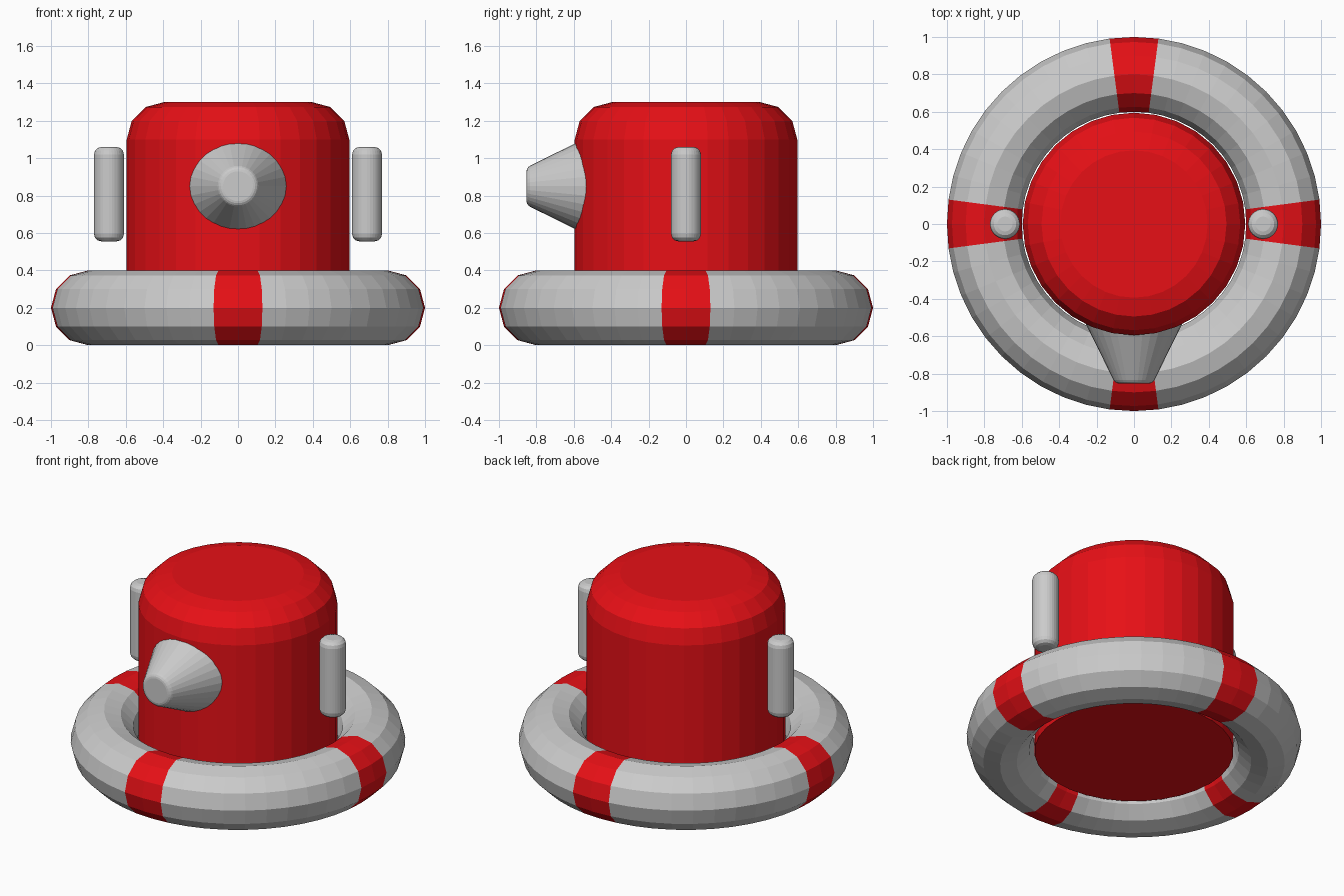
import bpy, bmesh, math
from mathutils import Matrix

if "Cube" in bpy.data.objects:
    bpy.data.objects.remove(bpy.data.objects["Cube"])

red = bpy.data.materials.new("red")
red.diffuse_color = (0.8, 0.005, 0.008, 1)
red.use_nodes = True
red.node_tree.nodes["Principled BSDF"].inputs["Base Color"].default_value = red.diffuse_color
grey = bpy.data.materials.new("light_grey")
grey.diffuse_color = (0.8, 0.8, 0.8, 1)
grey.use_nodes = True
grey.node_tree.nodes["Principled BSDF"].inputs["Base Color"].default_value = grey.diffuse_color


def rounded_cone(name, r_low, r_high, length, bevel, segments, matrix, ends, mat=None):
    """Capped 32-sided cone centred on its local z axis; rims named in ends are bevelled."""
    bm = bmesh.new()
    bmesh.ops.create_cone(bm, cap_ends=True, segments=32,
                          radius1=r_low, radius2=r_high, depth=length)
    rims = [e for e in bm.edges
            if all(v.co.z * s > 0 for v in e.verts for s in [1]) and 1 in ends
            or all(v.co.z < 0 for v in e.verts) and -1 in ends]
    bmesh.ops.bevel(bm, geom=rims, offset=bevel, offset_type='OFFSET',
                    segments=segments, profile=0.5, affect='EDGES')
    bm.transform(matrix)
    mesh = bpy.data.meshes.new(name)
    bm.to_mesh(mesh)
    bm.free()
    obj = bpy.data.objects.new(name, mesh)
    bpy.context.collection.objects.link(obj)
    if mat:
        mesh.materials.append(mat)
    return obj


# Ring with four red bands, each two segments wide
bpy.ops.mesh.primitive_torus_add(major_radius=0.8, minor_radius=0.2,
                                 major_segments=48, minor_segments=12,
                                 location=(0, 0, 0.2))
ring = bpy.context.object
ring.name = "float_ring"
ring.data.materials.append(grey)
ring.data.materials.append(red)
quarter = math.pi / 2
for face in ring.data.polygons:
    angle = math.atan2(face.center.y, face.center.x)
    off = abs(angle - round(angle / quarter) * quarter)
    face.material_index = 1 if off < math.radians(7.5) else 0

# Main body, rounded at the top only
rounded_cone("body", 0.595, 0.595, 1.2, 0.2, 3,
             Matrix.Translation((0, 0, 0.7)), [1], red)

# Front nozzle: local +z turned to point at -y
rounded_cone("nozzle", 0.275, 0.1, 0.353, 0.02, 3,
             Matrix.Translation((0, -0.6765, 0.85)) @ Matrix.Rotation(math.pi / 2, 4, 'X'),
             [1], grey)

# Side pods, rounded at both ends
for side, label in ((-1, "left"), (1, "right")):
    rounded_cone(label + "_pod", 0.08, 0.08, 0.505, 0.04, 3,
                 Matrix.Translation((side * 0.69, 0, 0.8075)), [-1, 1], grey)
